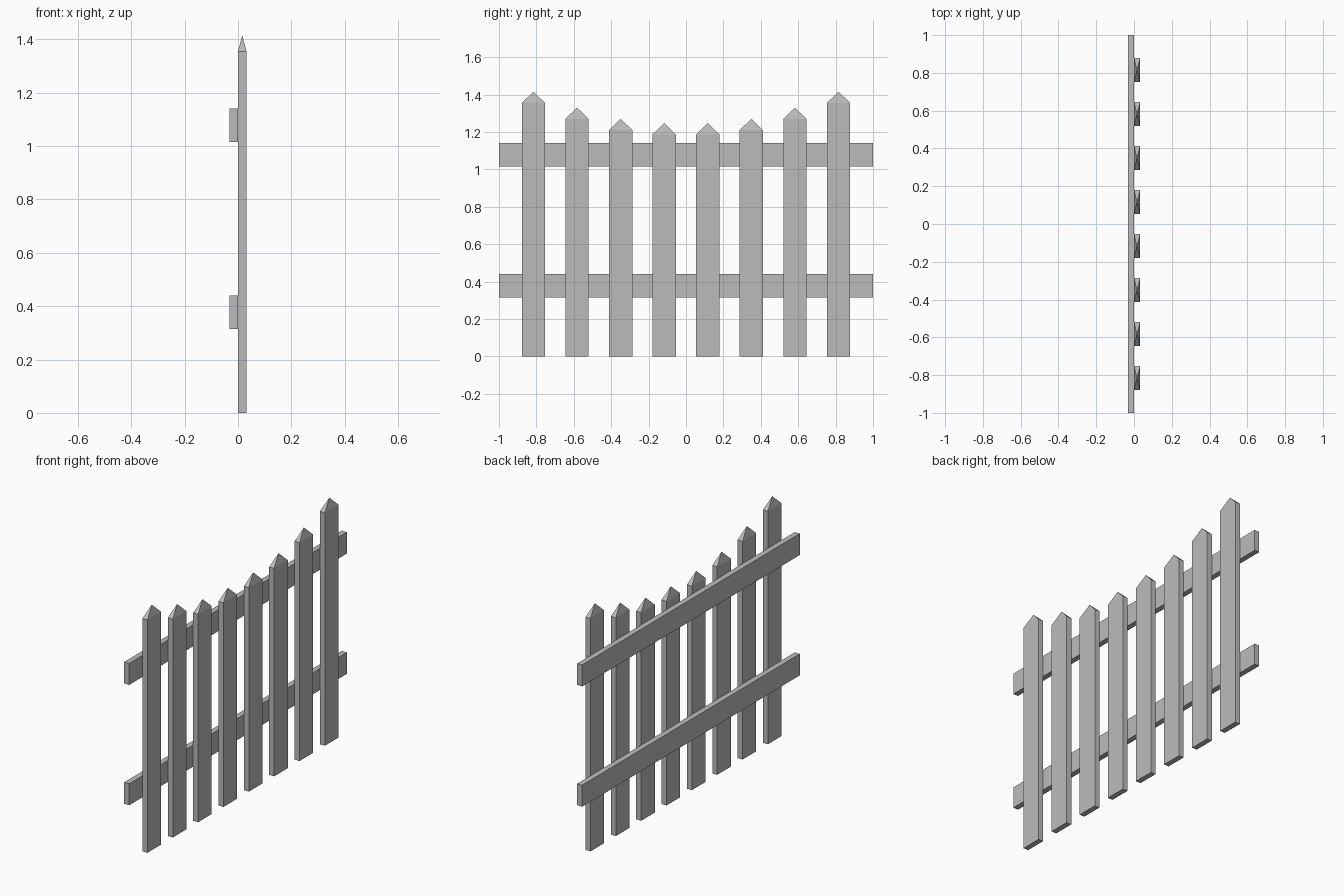
import bpy
import bmesh

cube = bpy.data.objects.get("Cube")
if cube:
    bpy.data.objects.remove(cube, do_unlink=True)

# Single plain grey for the whole fence
GREY = (0.5, 0.5, 0.5, 1.0)
grey = bpy.data.materials.new("plain_grey")
grey.use_nodes = True
grey.diffuse_color = GREY
grey.node_tree.nodes["Principled BSDF"].inputs["Base Color"].default_value = GREY

THICK = 0.032      # depth of every board
WIDTH = 0.125      # width of every board
POINT = 0.06       # height of the pyramid tip


def add_board(name, x0, y0, z0, depth, length, height, tip=0.0):
    """Box from its low corner, with an optional pyramid on top."""
    bm = bmesh.new()
    bmesh.ops.create_cube(bm, size=1)
    for v in bm.verts:
        v.co.x = x0 + (v.co.x + 0.5) * depth
        v.co.y = y0 + (v.co.y + 0.5) * length
        v.co.z = z0 + (v.co.z + 0.5) * height
    if tip:
        bm.normal_update()
        top = max(bm.faces, key=lambda f: f.calc_center_median().z)
        apex = bmesh.ops.poke(bm, faces=[top])["verts"][0]
        apex.co.z += tip
    mesh = bpy.data.meshes.new(name)
    bm.to_mesh(mesh)
    bm.free()
    mesh.materials.append(grey)
    obj = bpy.data.objects.new(name, mesh)
    bpy.context.collection.objects.link(obj)
    return obj


# Horizontal rails behind the pickets
for name, z in (("lower_rail", 0.315), ("upper_rail", 1.015)):
    add_board(name, -THICK, -1, z, THICK, 2, WIDTH)

# Pointed pickets, rising from the middle to both ends
SPACING = 0.233
for i, peak in enumerate((1.247, 1.27, 1.33, 1.415)):
    for side, label in ((-1, "front"), (1, "back")):
        y = side * (i + 0.5) * SPACING
        add_board(f"{label}_picket_{i + 1}", 0, y - WIDTH / 2, 0,
                  THICK, WIDTH, peak - POINT, POINT)
